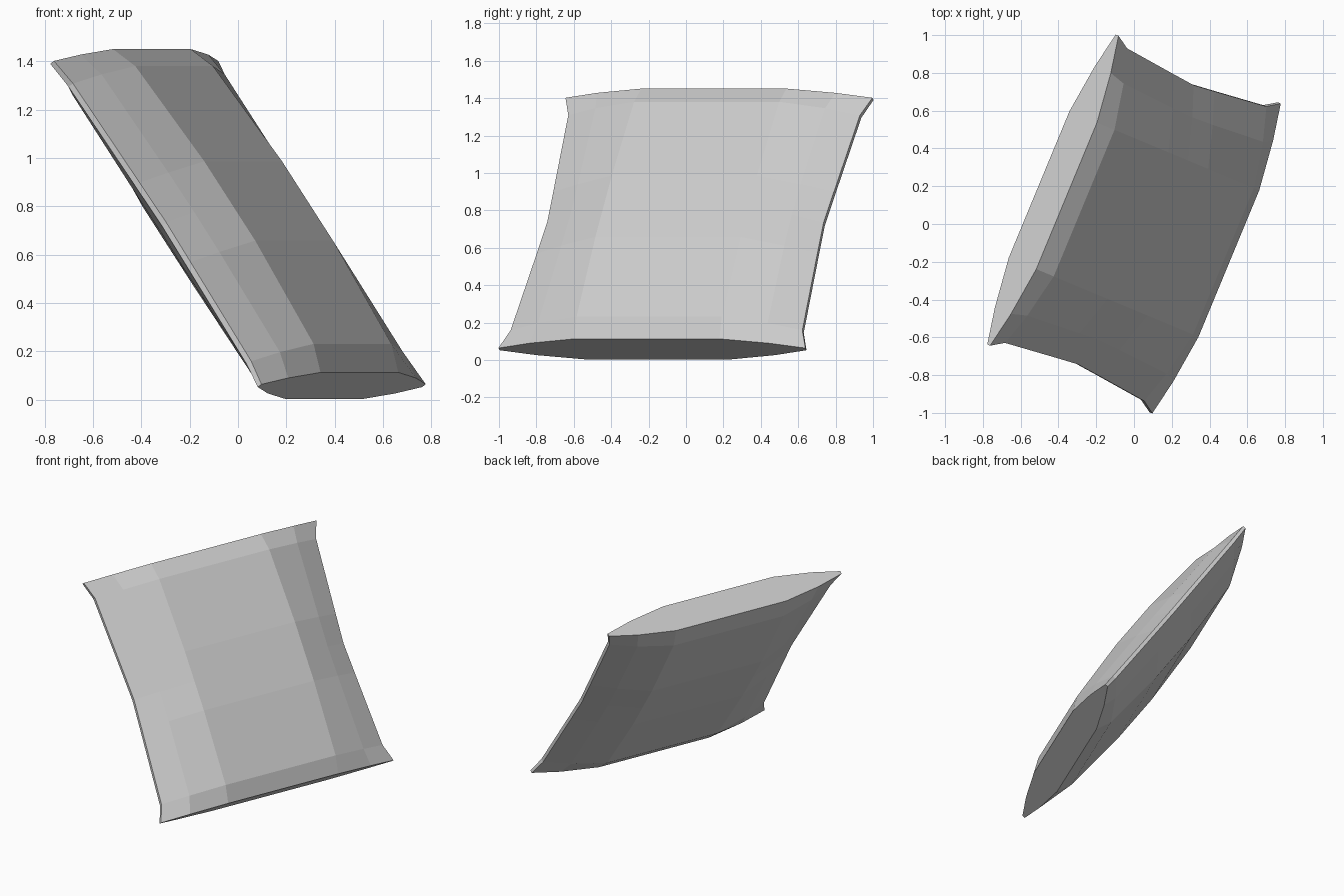
import bpy, bmesh
from mathutils import Vector

if "Cube" in bpy.data.objects:
    bpy.data.objects.remove(bpy.data.objects["Cube"])

# Tilted cushion: local axes along width, height and thickness
U = Vector((0.383, 0.924, 0.0)).normalized()
V = Vector((-0.527, 0.220, 0.821)).normalized()
N = U.cross(V)
CENTRE = Vector((0, 0, 0.727))

# Rows up the cushion: (height, (edge u, n), (shoulder u, n), (flat u, n))
half = [
    (0.0, (0.80, 0.012), (0.64, 0.085), (0.42, 0.167)),
    (0.2, (0.812, 0.012), (0.645, 0.085), (0.42, 0.167)),
    (0.7, (0.844, 0.012), (0.665, 0.078), (0.42, 0.138)),
    (0.815, (0.888, 0.010), (0.69, 0.056), (0.42, 0.096)),
]
rows = [(-h, *p) for h, *p in reversed(half[1:])] + half

bm = bmesh.new()
rings = []
for h, *pts in rows:
    # Mirror the quarter profile into a closed lens-shaped section
    top = [(u, n) for u, n in pts] + [(-u, n) for u, n in reversed(pts)]
    ring = top + [(-u, -n) for u, n in top]
    rings.append([bm.verts.new(CENTRE + U * u + V * h + N * n) for u, n in ring])

# Skin the sections and close the two flat ends
for a, b in zip(rings, rings[1:]):
    for i in range(len(a)):
        j = (i + 1) % len(a)
        bm.faces.new((a[i], a[j], b[j], b[i]))
bm.faces.new(rings[0])
bm.faces.new(rings[-1])
bmesh.ops.recalc_face_normals(bm, faces=bm.faces)

mesh = bpy.data.meshes.new("cushion")
bm.to_mesh(mesh)
bm.free()
cushion = bpy.data.objects.new("cushion", mesh)
bpy.context.collection.objects.link(cushion)

# Plain grey fabric
grey = bpy.data.materials.new("light grey fabric")
grey.diffuse_color = (0.6, 0.6, 0.6, 1)
grey.use_nodes = True
grey.node_tree.nodes["Principled BSDF"].inputs["Base Color"].default_value = grey.diffuse_color
mesh.materials.append(grey)
